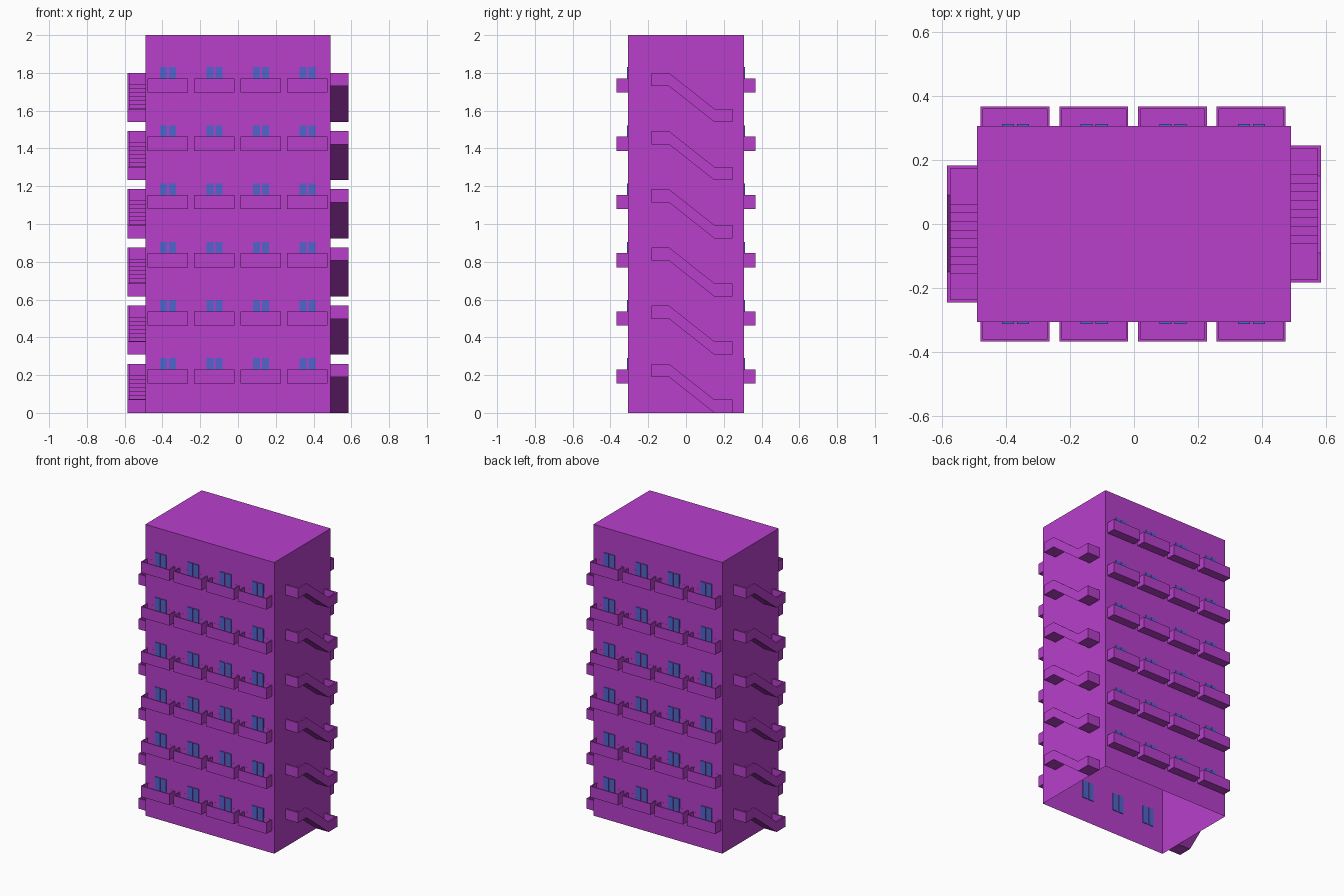
import bpy, bmesh

if "Cube" in bpy.data.objects:
    bpy.data.objects.remove(bpy.data.objects["Cube"])

FLOORS, PITCH = 6, 0.308
HX, HY, H = 0.49, 0.306, 2.0
OUT_X, OUT_Y = 0.584, 0.367


def material(name, rgb):
    m = bpy.data.materials.new(name)
    m.diffuse_color = (*rgb, 1)
    m.use_nodes = True
    m.node_tree.nodes["Principled BSDF"].inputs["Base Color"].default_value = m.diffuse_color
    return m


PURPLE = material("purple_wall", (0.48, 0.05, 0.60))
BLUE = material("blue_door", (0.08, 0.13, 0.61))


def finish(bm, name, mat):
    bmesh.ops.recalc_face_normals(bm, faces=bm.faces)
    me = bpy.data.meshes.new(name)
    bm.to_mesh(me)
    bm.free()
    me.materials.append(mat)
    ob = bpy.data.objects.new(name, me)
    bpy.context.collection.objects.link(ob)
    return ob


def box(bm, x0, x1, y0, y1, z0, z1):
    vs = bmesh.ops.create_cube(bm, size=1)["verts"]
    for v in vs:
        v.co.x = x1 if v.co.x > 0 else x0
        v.co.y = y1 if v.co.y > 0 else y0
        v.co.z = z1 if v.co.z > 0 else z0
    return vs


def extrude_x(bm, profile, x0, x1):
    """Extrude a (y, z) outline along x."""
    a = [bm.verts.new((x0, y, z)) for y, z in profile]
    b = [bm.verts.new((x1, y, z)) for y, z in profile]
    bm.faces.new(a)
    bm.faces.new(b[::-1])
    n = len(a)
    for i in range(n):
        j = (i + 1) % n
        bm.faces.new((a[i], b[i], b[j], a[j]))


def stack(ob):
    """Repeat a part on every floor."""
    mod = ob.modifiers.new("floors", 'ARRAY')
    mod.count = FLOORS
    mod.use_relative_offset = False
    mod.use_constant_offset = True
    mod.constant_offset_displace = (0, 0, PITCH)


# Building shell, open underneath
bm = bmesh.new()
box(bm, -HX, HX, -HY, HY, 0, H)
floor = [f for f in bm.faces if all(v.co.z < 0.01 for v in f.verts)]
bmesh.ops.delete(bm, geom=floor, context='FACES')
shell = finish(bm, "building_shell", PURPLE)
# outward normals on the open shell
bm = bmesh.new()
bm.from_mesh(shell.data)
roof = max(bm.faces, key=lambda f: f.calc_center_median().z)
if roof.normal.z < 0:
    bmesh.ops.reverse_faces(bm, faces=bm.faces)
bm.to_mesh(shell.data)
bm.free()

# Balcony trays and paired doors on front and back
for side, s in (("front", -1), ("back", 1)):
    bal, door = bmesh.new(), bmesh.new()
    for i in range(4):
        cx = -0.372 + 0.246 * i
        x0, x1 = cx - 0.1075, cx + 0.1075
        y0, y1 = sorted((s * HY, s * OUT_Y))
        tray = box(bal, x0, x1, y0, y1, 0.155, 0.23)
        # hollow the tray from its top face
        top = next(f for f in tray[0].link_faces[:] + [g for v in tray for g in v.link_faces]
                   if all(v.co.z > 0.22 for v in f.verts))
        bmesh.ops.inset_individual(bal, faces=[top], thickness=0.01)
        for v in top.verts:
            if abs(v.co.y) < HY + 0.02:
                v.co.y = s * (HY + 0.0005)
        low = bmesh.ops.extrude_discrete_faces(bal, faces=[top])["faces"][0]
        for v in low.verts:
            v.co.z = 0.167
        for d in (-0.022, 0.025):
            c = cx + d
            ya, yb = sorted((s * (HY - 0.005), s * (HY + 0.006)))
            box(door, c - 0.019, c + 0.019, ya, yb, 0.167, 0.29)
    stack(finish(bal, side + "_balconies", PURPLE))
    stack(finish(door, side + "_doors", BLUE))

# Outside stairs: right flight, and the same turned half round on the left
LOW, HIGH, RISE, N = 0.246, -0.183, 0.19, 9
parapet = [(HIGH, 0.26), (-0.09, 0.26), (0.15, 0.07), (LOW, 0.07),
           (LOW, 0), (0.15, 0), (-0.09, RISE), (HIGH, RISE)]
steps = [(LOW, 0.01)]
for k in range(N):
    y = 0.155 - 0.027 * k
    steps += [(y, 0.01 + RISE * k / N), (y, 0.01 + RISE * (k + 1) / N)]
steps += [(HIGH, RISE + 0.01), (HIGH, RISE), (-0.09, RISE), (0.15, 0), (LOW, 0)]
for side, s in (("right", 1), ("left", -1)):
    walls, treads = bmesh.new(), bmesh.new()
    extrude_x(walls, parapet, OUT_X - 0.01, OUT_X)
    box(walls, HX, OUT_X - 0.01, LOW - 0.01, LOW, 0.01, 0.07)
    box(walls, HX, OUT_X - 0.01, HIGH, HIGH + 0.01, RISE + 0.01, 0.26)
    extrude_x(treads, steps, HX, OUT_X - 0.01)
    for b, name in ((walls, "_stair_parapets"), (treads, "_stair_steps")):
        for v in b.verts:
            v.co.x *= s
            v.co.y *= s
        stack(finish(b, side + name, PURPLE))
